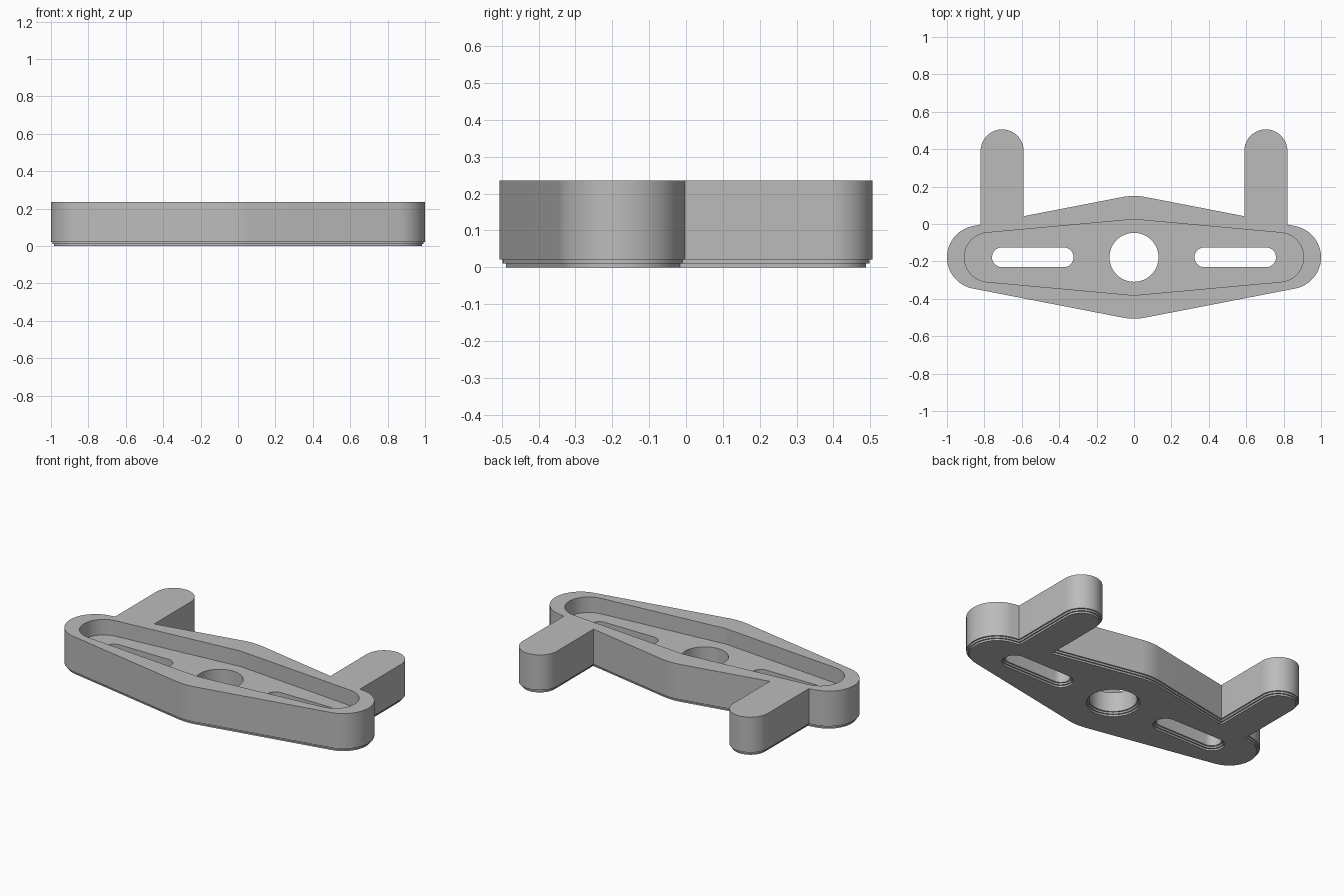
import bpy, bmesh
from math import sin, cos, asin, pi

if "Cube" in bpy.data.objects:
    bpy.data.objects.remove(bpy.data.objects["Cube"])

CY = -0.178                               # centre line of the plate
Z_STEPS = [0.0, 0.0108, 0.0217]           # stepped lower rim
Z_FLOOR, Z_TOP = 0.141, 0.235
INSETS = [0.017, 0.0085, 0.0]


def arc(cx, cy, r, a0, a1, n):
    return [(cx + r * cos(a0 + (a1 - a0) * i / n), cy + r * sin(a0 + (a1 - a0) * i / n))
            for i in range(n + 1)]


def lozenge(mid_r, end_r, end_x, arm=None):
    """Tangent outline around a middle circle and two end circles, with optional rear arms."""
    s = asin((mid_r - end_r) / end_x)
    a = pi / 2 - s
    half = arc(0, CY, mid_r, pi / 2, a, 6)
    if arm:
        ax, ay, ar = arm
        edge_y = lambda x: CY + (mid_r - x * sin(s)) / cos(s)
        half.append((ax - ar, edge_y(ax - ar)))
        half += arc(ax, ay, ar, pi, 0, 32)
        half.append((ax + ar, edge_y(ax + ar)))
    half += arc(end_x, CY, end_r, a, -a, 36)
    half += arc(0, CY, mid_r, -a, -pi / 2, 6)
    return half + [(-x, y) for x, y in reversed(half[1:-1])]


def slot(cx, half_len, r):
    return (arc(cx + half_len, CY, r, -pi / 2, pi / 2, 16)
            + arc(cx - half_len, CY, r, pi / 2, 3 * pi / 2, 16))


def outer(d):
    return lozenge(0.328 - d, 0.17 - d, 0.83, (0.705, 0.391, 0.115 - d))


def holes(d):
    return [arc(0, CY, 0.131 + d, 0, 2 * pi, 64)[:-1],
            slot(-0.541, 0.165, 0.053 + d), slot(0.541, 0.165, 0.053 + d)]


bm = bmesh.new()


def ring(points, z):
    vs = [bm.verts.new((x, y, z)) for x, y in points]
    for i, v in enumerate(vs):
        bm.edges.new((v, vs[i - 1]))
    return vs


def wall(a, b):
    for i in range(len(a)):
        bm.faces.new((a[i - 1], a[i], b[i], b[i - 1]))


def cap(rings):
    edges = [bm.edges.get((r[i], r[i - 1])) for r in rings for i in range(len(r))]
    bmesh.ops.triangle_fill(bm, edges=edges, use_beauty=True, normal=(0, 0, 1))


def stack(shape, z_end):
    """Stepped wall rising from the underside; returns its first and last rings."""
    rings = []
    for i, d in enumerate(INSETS):
        top = Z_STEPS[i + 1] if i < 2 else z_end
        rings += [ring(shape(d), Z_STEPS[i]), ring(shape(d), top)]
    for a, b in zip(rings, rings[1:]):
        wall(a, b)
    return rings[0], rings[-1]


# outside wall, through holes and recessed pocket
out_low, out_high = stack(outer, Z_TOP)
hole_ends = [stack(lambda d, k=k: holes(d)[k], Z_FLOOR) for k in range(3)]
pocket = lozenge(0.202, 0.132, 0.775)
pocket_low, pocket_high = ring(pocket, Z_FLOOR), ring(pocket, Z_TOP)
wall(pocket_low, pocket_high)

# underside, pocket floor and top rim
cap([out_low] + [h[0] for h in hole_ends])
cap([pocket_low] + [h[1] for h in hole_ends])
cap([out_high, pocket_high])
bmesh.ops.recalc_face_normals(bm, faces=bm.faces[:])

mesh = bpy.data.meshes.new("bracket_plate")
bm.to_mesh(mesh)
bm.free()
plate = bpy.data.objects.new("bracket_plate", mesh)
bpy.context.collection.objects.link(plate)

grey = bpy.data.materials.new("plain grey")
grey.diffuse_color = (0.5, 0.5, 0.5, 1)
grey.use_nodes = True
grey.node_tree.nodes["Principled BSDF"].inputs["Base Color"].default_value = grey.diffuse_color
mesh.materials.append(grey)

bpy.context.view_layer.objects.active = plate
plate.select_set(True)
bpy.ops.object.shade_smooth_by_angle(angle=0.5)
